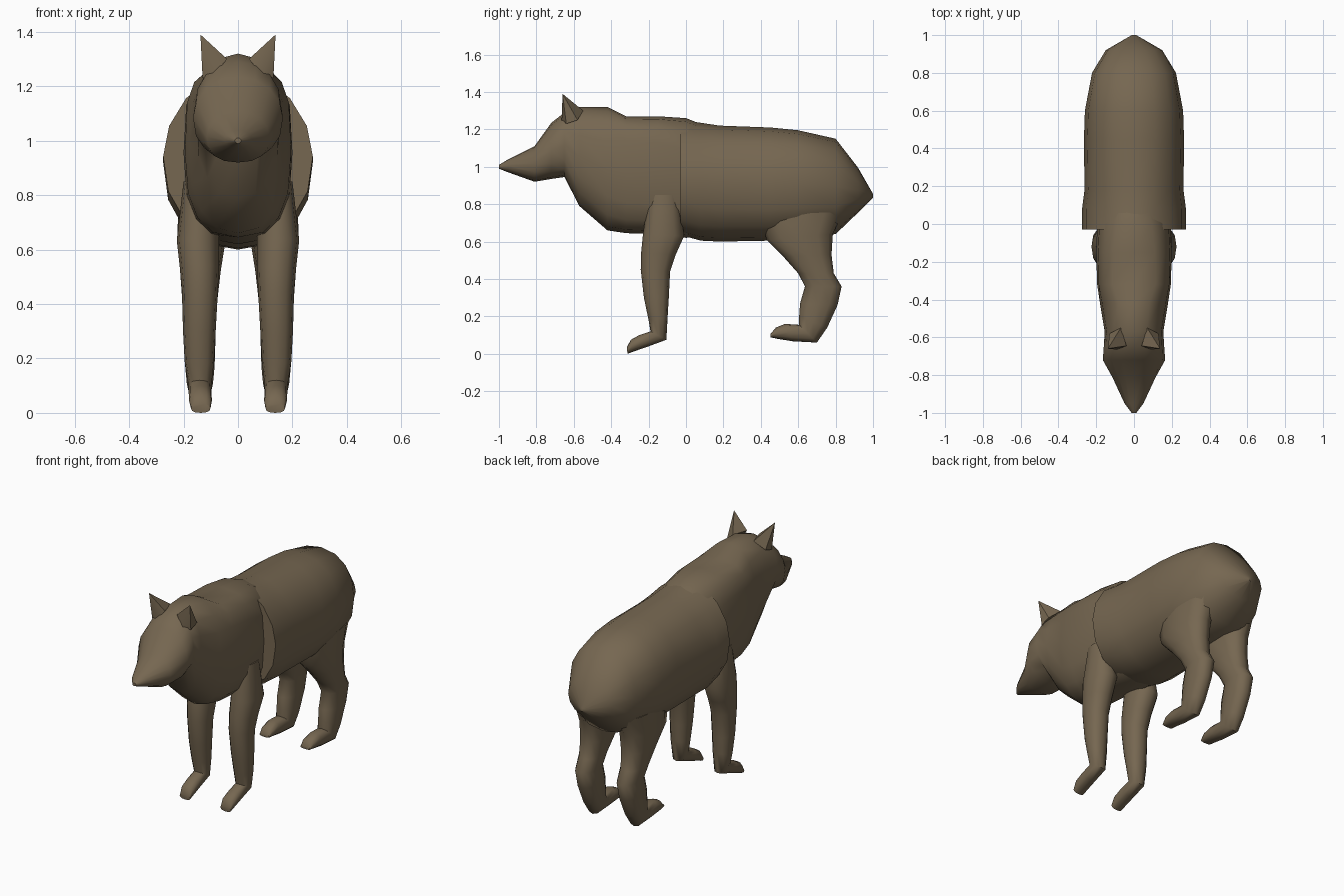
import bpy, bmesh, math

fur = bpy.data.materials.new("brown fur")
fur.diffuse_color = (0.18, 0.135, 0.082, 1)


def finish(name, bm, angle=40):
    bmesh.ops.recalc_face_normals(bm, faces=bm.faces)
    me = bpy.data.meshes.new(name)
    bm.to_mesh(me)
    bm.free()
    me.materials.append(fur)
    ob = bpy.data.objects.new(name, me)
    bpy.context.collection.objects.link(ob)
    bpy.ops.object.select_all(action='DESELECT')
    ob.select_set(True)
    bpy.context.view_layer.objects.active = ob
    bpy.ops.object.shade_smooth_by_angle(angle=math.radians(angle))
    return ob


def loft(name, rings, n, angle=40):
    """Ring: (ya, za, yb, zb, x centre, half width, power a, power b).
    a and b are the opposite ends of the section in the side view."""
    bm = bmesh.new()
    loops = []
    for ya, za, yb, zb, xc, w, pa, pb in rings:
        loop = []
        for i in range(n):
            t = 2 * math.pi * i / n
            c, s = math.cos(t), math.sin(t)
            p = 2 / (pa if c > 0 else pb)
            u = math.copysign(abs(c) ** p, c)
            v = math.copysign(abs(s) ** p, s) if abs(s) > 1e-6 else 0
            k = (1 - u) / 2
            loop.append(bm.verts.new((xc + w * v, ya + (yb - ya) * k, za + (zb - za) * k)))
        loops.append(loop)
    for a, b in zip(loops, loops[1:]):
        for i in range(n):
            j = (i + 1) % n
            bm.faces.new((a[i], a[j], b[j], b[i]))
    bm.faces.new(loops[0])
    bm.faces.new(loops[-1])
    return finish(name, bm, angle)


def body(name, rows, n=16):
    # rows: y, top, bottom, half width, top power, bottom power
    return loft(name, [(y, t, y, b, 0, w, pt, pb) for y, t, b, w, pt, pb in rows], n)


# head, neck and shoulders
body("head_and_shoulders", [
    (-1.0, 1.01, 0.99, 0.012, 2, 2),
    (-0.95, 1.04, 0.97, 0.05, 2, 2),
    (-0.81, 1.11, 0.92, 0.115, 2, 2.4),
    (-0.72, 1.235, 0.935, 0.165, 2, 2.4),
    (-0.65, 1.29, 0.945, 0.16, 2.2, 2.4),
    (-0.57, 1.32, 0.79, 0.155, 2.3, 2.2),
    (-0.42, 1.32, 0.66, 0.18, 2.4, 2.4),
    (-0.32, 1.27, 0.645, 0.195, 3.6, 2.6),
    (-0.15, 1.27, 0.64, 0.2, 3.2, 2.8),
    (0.0, 1.26, 0.62, 0.195, 2.6, 2.8),
    (0.1, 1.22, 0.63, 0.18, 2.2, 2.6),
])

# barrel and rump
body("barrel_and_rump", [
    (-0.03, 1.25, 0.635, 0.275, 1.9, 2.2),
    (0.08, 1.235, 0.605, 0.275, 1.9, 2.3),
    (0.18, 1.22, 0.6, 0.262, 2.1, 2.3),
    (0.45, 1.21, 0.605, 0.265, 2.2, 2.4),
    (0.6, 1.195, 0.62, 0.26, 2.2, 2.4),
    (0.8, 1.15, 0.64, 0.222, 2.3, 2.3),
    (0.92, 0.995, 0.755, 0.15, 2, 2),
    (1.0, 0.855, 0.835, 0.012, 2, 2),
])

# front leg and rear leg sections: front edge y, z, rear edge y, z, x centre, half width
front = [
    (-0.2, 0.85, -0.04, 0.85, 0.14, 0.06),
    (-0.23, 0.64, -0.01, 0.63, 0.147, 0.078),
    (-0.24, 0.54, -0.055, 0.53, 0.142, 0.072),
    (-0.242, 0.45, -0.085, 0.44, 0.14, 0.066),
    (-0.225, 0.3, -0.092, 0.3, 0.142, 0.06),
    (-0.2, 0.18, -0.098, 0.2, 0.142, 0.054),
    (-0.19, 0.12, -0.105, 0.075, 0.14, 0.042),
    (-0.25, 0.1, -0.2, 0.04, 0.139, 0.042),
    (-0.295, 0.075, -0.275, 0.014, 0.138, 0.042),
    (-0.316, 0.035, -0.313, 0.0, 0.137, 0.036),
]
rear = [
    (0.4, 0.74, 0.84, 0.76, 0.13, 0.09),
    (0.43, 0.61, 0.785, 0.64, 0.135, 0.088),
    (0.52, 0.52, 0.778, 0.53, 0.138, 0.075),
    (0.6, 0.43, 0.79, 0.43, 0.14, 0.066),
    (0.636, 0.36, 0.832, 0.36, 0.14, 0.06),
    (0.61, 0.27, 0.81, 0.26, 0.14, 0.057),
    (0.605, 0.2, 0.755, 0.14, 0.14, 0.054),
    (0.605, 0.155, 0.7, 0.06, 0.14, 0.048),
    (0.53, 0.16, 0.57, 0.067, 0.14, 0.044),
    (0.48, 0.14, 0.49, 0.08, 0.139, 0.042),
    (0.451, 0.105, 0.453, 0.088, 0.138, 0.034),
]
for side, s in (("left", 1), ("right", -1)):
    for label, rows in (("front_leg", front), ("rear_leg", rear)):
        loft(f"{label}_{side}", [(a, b, c, d, s * x, w, 2.3, 2.3) for a, b, c, d, x, w in rows], 12, 50)

    # ear: pointed, flat facing forward
    bm = bmesh.new()
    tip = bm.verts.new((s * 0.138, -0.66, 1.39))
    base = [bm.verts.new((s * x, y, z)) for x, y, z in
            ((0.04, -0.645, 1.3), (0.09, -0.665, 1.24), (0.13, -0.64, 1.23),
             (0.13, -0.58, 1.25), (0.07, -0.55, 1.3))]
    for i in range(5):
        bm.faces.new((base[i], base[(i + 1) % 5], tip))
    bm.faces.new(base)
    finish(f"ear_{side}", bm, 50)
